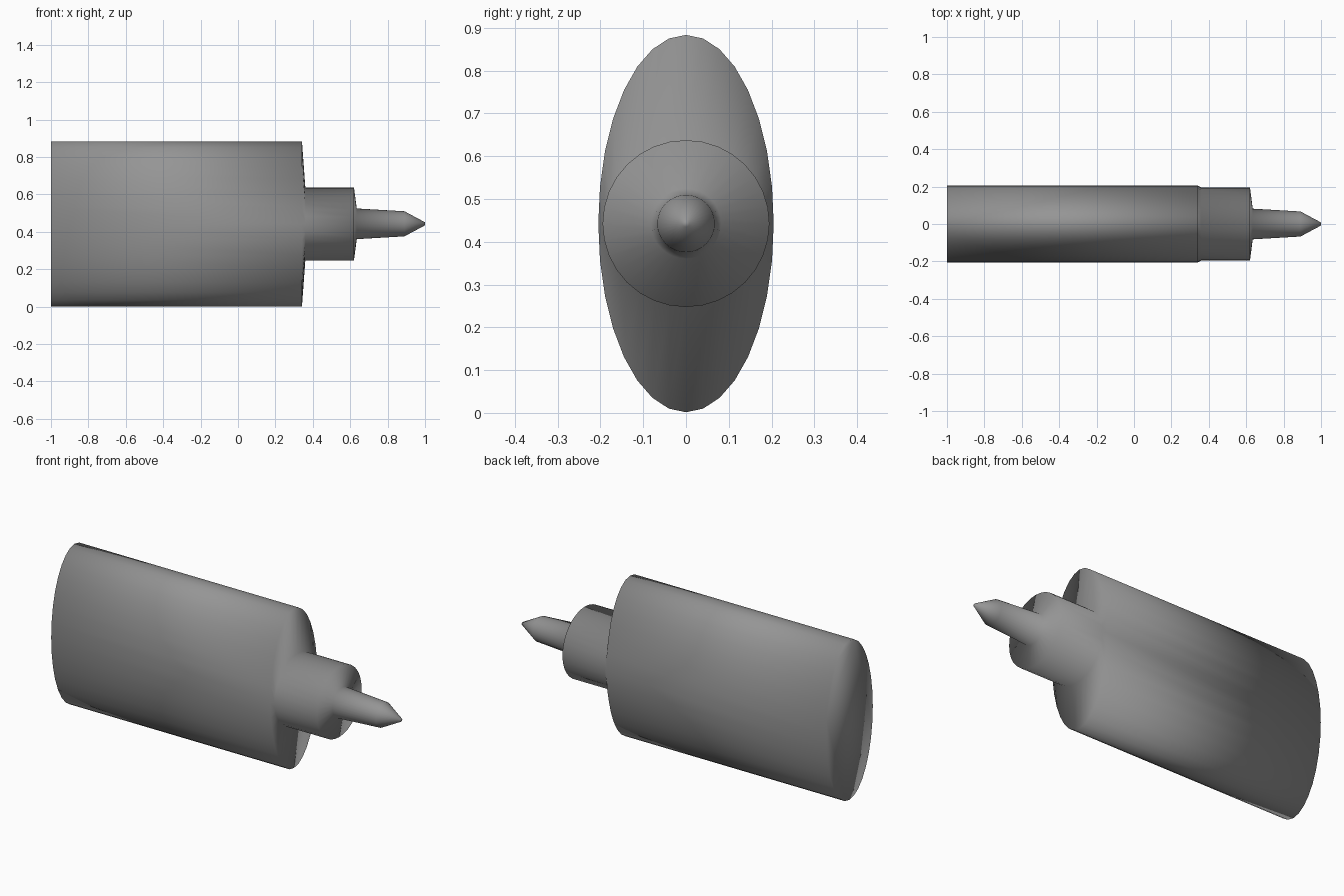
import bpy, bmesh, math
from mathutils import Vector

default_cube = bpy.data.objects.get("Cube")
if default_cube:
    bpy.data.objects.remove(default_cube, do_unlink=True)

SIDES = 32
MID_Z = 0.4425

# Grey plastic
grey = bpy.data.materials.new("grey_plastic")
grey.use_nodes = True
colour = (0.3, 0.3, 0.3, 1.0)
grey.diffuse_color = colour
grey.node_tree.nodes["Principled BSDF"].inputs["Base Color"].default_value = colour

# Cross-sections along the tube: x, half width in y, half height in z
sections = [
    (-1.0, 0.205, 0.441),    # flat base
    (0.342, 0.205, 0.441),   # shoulder rim
    (0.36, 0.195, 0.195),    # neck start
    (0.62, 0.195, 0.195),    # neck end
    (0.635, 0.082, 0.082),   # nozzle root
    (0.89, 0.067, 0.067),    # nozzle cone start
    (1.0, 0.008, 0.008),     # blunt tip
]


def add_ring(bm, x, ry, rz):
    angles = [2 * math.pi * i / SIDES for i in range(SIDES)]
    return [bm.verts.new(Vector((x, ry * math.cos(a), MID_Z + rz * math.sin(a))))
            for a in angles]


# Oval bottle with shoulder, neck and nozzle as one continuous skin
bm = bmesh.new()
rings = [add_ring(bm, *s) for s in sections]
for a, b in zip(rings, rings[1:]):
    for i in range(SIDES):
        j = (i + 1) % SIDES
        bm.faces.new((a[i], a[j], b[j], b[i]))
bm.faces.new(rings[0])
bm.faces.new(rings[-1])
bmesh.ops.recalc_face_normals(bm, faces=bm.faces)
for face in bm.faces:
    face.smooth = True

mesh = bpy.data.meshes.new("nozzle_bottle")
bm.to_mesh(mesh)
bm.free()
mesh.materials.append(grey)
bottle = bpy.data.objects.new("nozzle_bottle", mesh)
bpy.context.collection.objects.link(bottle)
